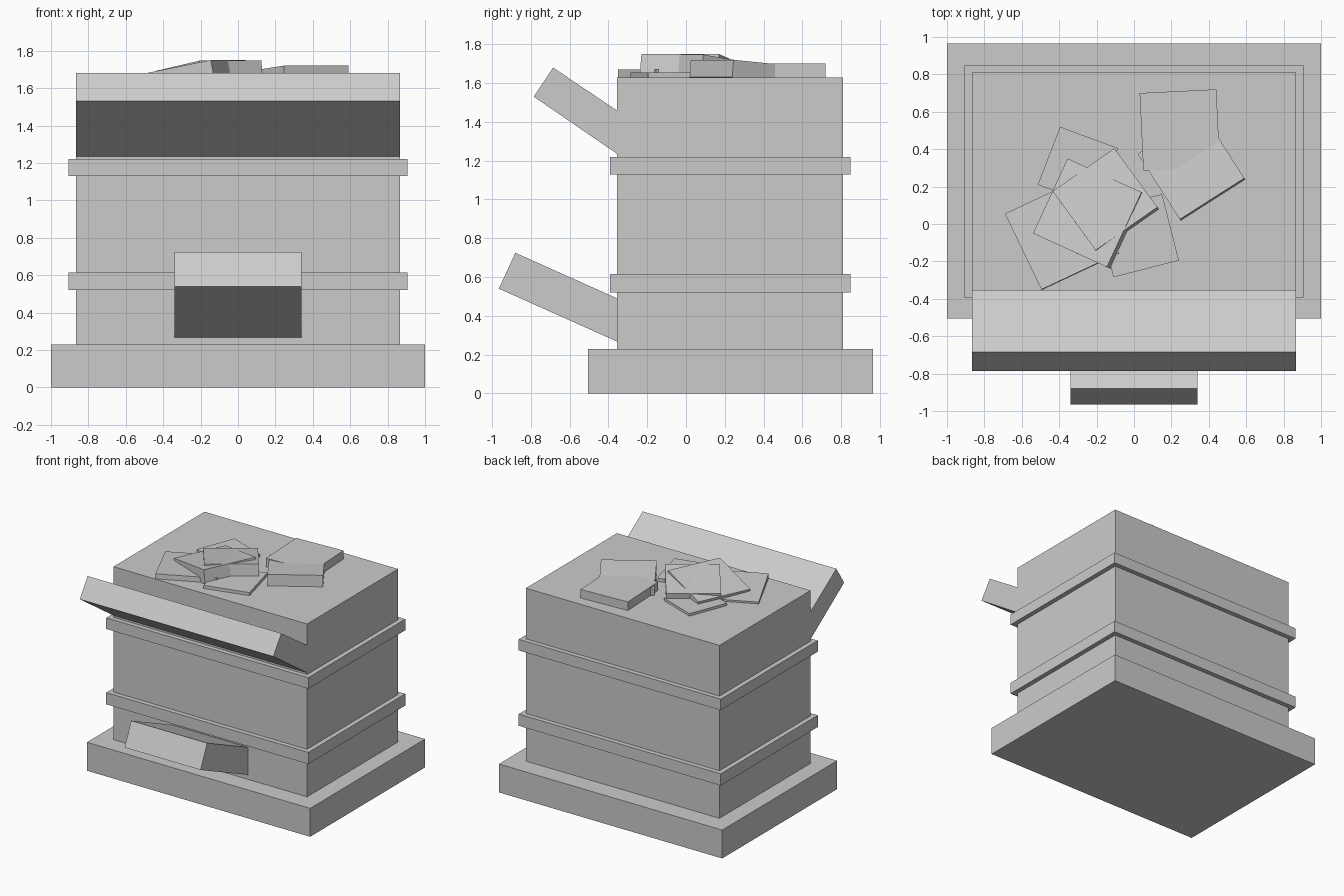
import bpy
import bmesh
from mathutils import Vector

if "Cube" in bpy.data.objects:
    bpy.data.objects.remove(bpy.data.objects["Cube"])


def prism(name, ring, offset):
    """Solid made by sweeping one flat polygon along an offset."""
    bm = bmesh.new()
    face = bm.faces.new([bm.verts.new(p) for p in ring])
    ext = bmesh.ops.extrude_face_region(bm, geom=[face], use_keep_orig=True)
    moved = [g for g in ext["geom"] if isinstance(g, bmesh.types.BMVert)]
    bmesh.ops.translate(bm, verts=moved, vec=Vector(offset))
    bmesh.ops.recalc_face_normals(bm, faces=bm.faces)
    mesh = bpy.data.meshes.new(name)
    bm.to_mesh(mesh)
    bm.free()
    obj = bpy.data.objects.new(name, mesh)
    bpy.context.collection.objects.link(obj)
    return obj


def block(name, hx, y0, y1, z0, z1):
    """Upright box symmetric in x."""
    ring = [(-hx, y0, z0), (hx, y0, z0), (hx, y1, z0), (-hx, y1, z0)]
    return prism(name, ring, (0, 0, z1 - z0))


def chute(name, hx, profile):
    """Sloped slab from a side (y, z) profile."""
    return prism(name, [(-hx, y, z) for y, z in profile], (2 * hx, 0, 0))


def slab(name, a, b, c, thick):
    """Tilted box given three corners of its top face."""
    a, b, c = Vector(a), Vector(b), Vector(c)
    n = (b - a).cross(c - b).normalized()
    if n.z < 0:
        n = -n
    return prism(name, [a, b, c, a + c - b], -n * thick)


# Plinth, body and the two surrounding bands
block("base", 1.0, -0.505, 0.965, 0, 0.23)
block("body", 0.867, -0.355, 0.81, 0.23, 1.63)
block("lower_band", 0.905, -0.393, 0.848, 0.52, 0.615)
block("upper_band", 0.905, -0.393, 0.848, 1.13, 1.22)

# Sloped trays on the front
chute("upper_tray", 0.867, [(-0.355, 1.235), (-0.785, 1.53), (-0.685, 1.68), (-0.355, 1.458)])
chute("lower_tray", 0.34, [(-0.355, 0.267), (-0.965, 0.54), (-0.88, 0.725), (-0.355, 0.49)])

# Loose pile of slabs on top
slab("slab_back_right", (0.03, 0.70, 1.70), (0.44, 0.72, 1.70), (0.46, 0.305, 1.70), 0.08)
slab("slab_right", (0.245, 0.025, 1.72), (0.59, 0.245, 1.72), (0.365, 0.595, 1.685), 0.09)
slab("slab_left", (-0.69, 0.055, 1.645), (-0.495, -0.35, 1.67), (-0.08, -0.155, 1.67), 0.06)
slab("slab_back_left", (-0.515, 0.21, 1.65), (-0.395, 0.52, 1.65), (-0.085, 0.405, 1.65), 0.04)
slab("slab_front", (0.15, 0.16, 1.655), (0.24, -0.195, 1.655), (-0.11, -0.285, 1.655), 0.04)
slab("slab_middle", (-0.54, -0.05, 1.67), (-0.355, 0.35, 1.67), (0.04, 0.17, 1.75), 0.11)
slab("slab_top", (-0.435, 0.175, 1.693), (-0.105, 0.405, 1.693), (0.125, 0.09, 1.747), 0.10)
